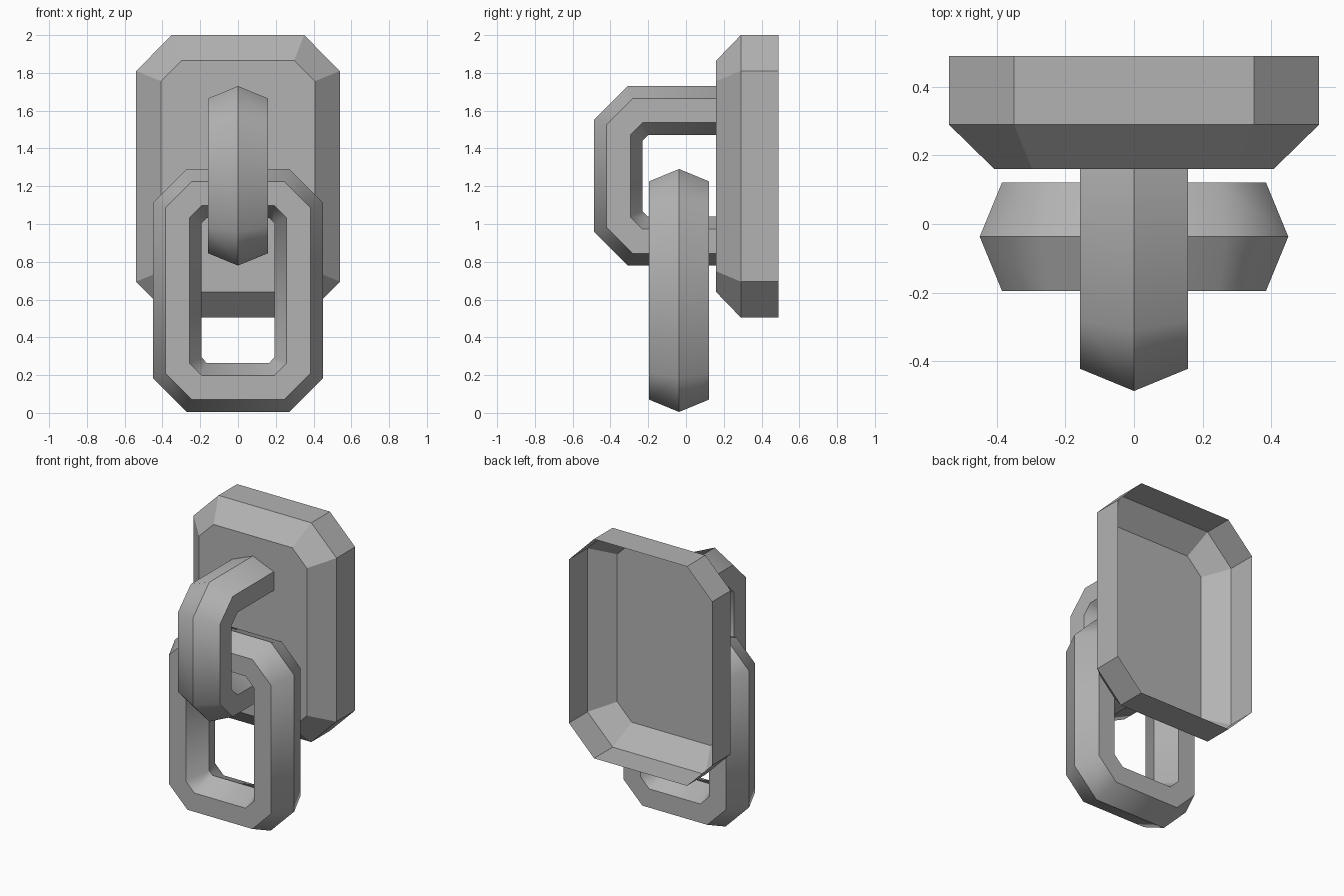
import bpy
import bmesh

cube = bpy.data.objects.get("Cube")
if cube:
    bpy.data.objects.remove(cube, do_unlink=True)

# One plain grey metal
metal = bpy.data.materials.new("grey_metal")
metal.use_nodes = True
grey = (0.45, 0.45, 0.45, 1)
metal.diffuse_color = grey
metal.node_tree.nodes["Principled BSDF"].inputs["Base Color"].default_value = grey


def octagon(w, h, cut):
    """Rectangle of half size w, h with its corners cut off."""
    j, k = w - cut, h - cut
    return [(w, -k), (w, k), (j, h), (-j, h),
            (-w, k), (-w, -k), (-j, -h), (j, -h)]


def loft(name, rings, wrap_path, wrap_section, cap=False, smooth=False):
    """Skin matching rings of points; edges along the rings stay sharp."""
    bm = bmesh.new()
    loops = [[bm.verts.new(p) for p in ring] for ring in rings]
    n, count = len(loops[0]), len(loops)
    for i in range(count if wrap_section else count - 1):
        a, b = loops[i], loops[(i + 1) % count]
        for k in range(n if wrap_path else n - 1):
            m = (k + 1) % n
            bm.faces.new((a[k], a[m], b[m], b[k]))
    if cap:
        bm.faces.new(loops[-1])
    bmesh.ops.recalc_face_normals(bm, faces=bm.faces[:])
    for f in bm.faces:
        f.smooth = smooth
    for loop in loops:
        for k in range(n if wrap_path else n - 1):
            bm.edges.get((loop[k], loop[(k + 1) % n])).smooth = False
    mesh = bpy.data.meshes.new(name)
    bm.to_mesh(mesh)
    bm.free()
    mesh.materials.append(metal)
    obj = bpy.data.objects.new(name, mesh)
    bpy.context.collection.objects.link(obj)
    return obj


# Wall plate: open-backed shell with a bevelled front
plate_z = 1.2525
plate_rings = [[(u, y, v + plate_z) for u, v in octagon(w, h, cut)]
               for w, h, cut, y in ((0.54, 0.7475, 0.19, 0.49),
                                    (0.54, 0.7475, 0.19, 0.29),
                                    (0.407, 0.613, 0.11, 0.16))]
loft("wall_plate", plate_rings, True, False, cap=True)

# Link section: half width, inset from the half height, corner cut, side offset
T = 0.158
SECTION = ((0.45, 0, 0.178, 0), (0.385, 0.065, 0.14, T), (0.257, 0.193, 0.064, T),
           (0.193, 0.26, 0.028, 0), (0.257, 0.193, 0.064, -T), (0.385, 0.065, 0.14, -T))
LINK_Y = -0.037

# Hanging link: full closed loop facing the front
link_rings = [[(u, d + LINK_Y, v + 0.648) for u, v in octagon(w, 0.643 - inset, cut)]
              for w, inset, cut, d in SECTION]
loft("hanging_link", link_rings, True, True, smooth=True)

# Fixed link: turned sideways, its two arms ending in the plate
hook_rings = []
for w, inset, cut, d in SECTION:
    path = octagon(w, 0.475 - inset, cut)[2:]
    path[0] = (0.16 - LINK_Y, path[0][1])
    path[-1] = (0.16 - LINK_Y, path[-1][1])
    hook_rings.append([(d, u + LINK_Y, v + 1.255) for u, v in path])
loft("fixed_link", hook_rings, False, True, smooth=True)
